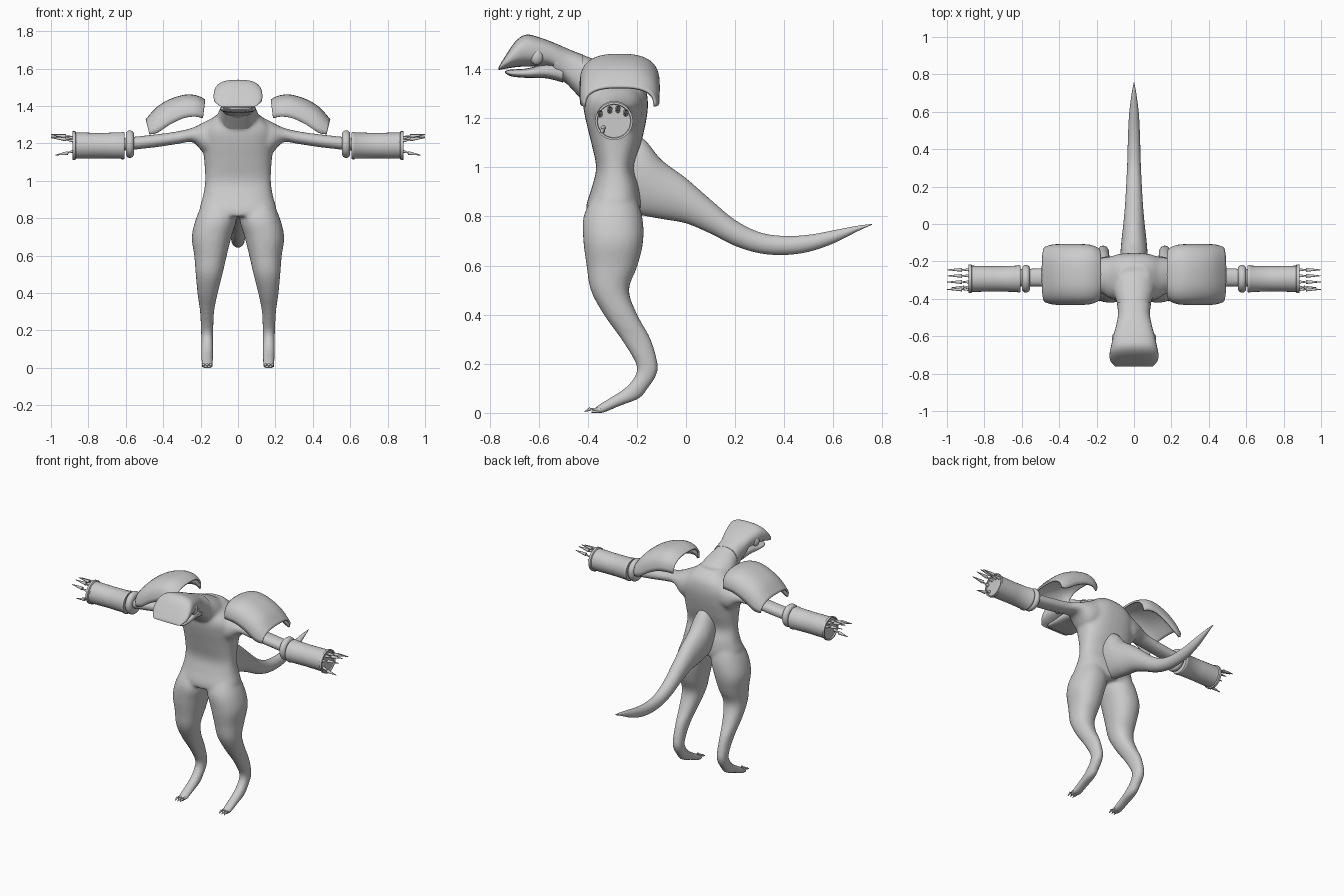
import bpy, bmesh, math
from mathutils import Vector

if "Cube" in bpy.data.objects:
    bpy.data.objects.remove(bpy.data.objects["Cube"])


def catmull(rows, sub):
    """Smoothly interpolate a list of equal-length tuples."""
    out = []
    for i in range(len(rows) - 1):
        p0, p1 = rows[max(i - 1, 0)], rows[i]
        p2, p3 = rows[i + 1], rows[min(i + 2, len(rows) - 1)]
        for k in range(sub):
            t = k / sub
            out.append(tuple(
                0.5 * (2 * b + (c - a) * t + (2 * a - 5 * b + 4 * c - d) * t * t
                       + (3 * b - a - 3 * c + d) * t ** 3)
                for a, b, c, d in zip(p0, p1, p2, p3)))
    return out + [rows[-1]]


def spow(v, e):
    return math.copysign(abs(v) ** e, v)


def loft(bm, axis, rows, n=32, power=2.2, sub=5, flip=1):
    """Rows are (position, lo, hi, lo, hi): extents on the two other axes."""
    rings = []
    for p, a0, a1, b0, b1 in catmull(rows, sub):
        ring = []
        for i in range(n):
            t = 2 * math.pi * i / n
            a = (a0 + a1) / 2 + (a1 - a0) / 2 * spow(math.cos(t), 2 / power)
            b = (b0 + b1) / 2 + (b1 - b0) / 2 * spow(math.sin(t), 2 / power)
            co = {'x': (p, a, b), 'y': (a, p, b), 'z': (a, b, p)}[axis]
            ring.append(bm.verts.new((co[0] * flip, co[1], co[2])))
        rings.append(ring)
    for r0, r1 in zip(rings, rings[1:]):
        for i in range(n):
            j = (i + 1) % n
            bm.faces.new((r0[i], r0[j], r1[j], r1[i]))
    bm.faces.new(rings[0])
    bm.faces.new(rings[-1])


def cone(bm, start, end, r):
    """Tapered claw between two points."""
    s, e = Vector(start), Vector(end)
    d = e - s
    m = d.to_track_quat('Z', 'Y').to_matrix().to_4x4()
    m.translation = (s + e) / 2
    bmesh.ops.create_cone(bm, cap_ends=True, segments=10, radius1=r,
                          radius2=r * 0.15, depth=d.length, matrix=m)


def finish(name, bm, mirror=False, angle=40):
    bmesh.ops.recalc_face_normals(bm, faces=bm.faces)
    me = bpy.data.meshes.new(name)
    bm.to_mesh(me)
    bm.free()
    ob = bpy.data.objects.new(name, me)
    bpy.context.collection.objects.link(ob)
    bpy.ops.object.select_all(action='DESELECT')
    ob.select_set(True)
    bpy.context.view_layer.objects.active = ob
    bpy.ops.object.shade_smooth_by_angle(angle=math.radians(angle))
    if mirror:
        ob.modifiers.new("mirror", 'MIRROR')
    return ob


# body: torso, neck, legs and arms fused into one skin
head_rows = [(-.763, -.1, .1, 1.396, 1.408), (-.73, -.127, .127, 1.402, 1.462),
             (-.69, -.13, .13, 1.408, 1.517), (-.65, -.122, .122, 1.41, 1.54),
             (-.6, -.111, .111, 1.41, 1.53), (-.54, -.095, .095, 1.40, 1.508)]
neck_rows = [(-.54, -.095, .095, 1.37, 1.508), (-.48, -.085, .085, 1.335, 1.482),
             (-.42, -.092, .092, 1.27, 1.458), (-.35, -.115, .115, 1.20, 1.43),
             (-.27, -.12, .12, 1.15, 1.39), (-.2, -.12, .12, 1.15, 1.32)]
bm = bmesh.new()
loft(bm, 'z', [(.81, -.19, .19, -.405, -.19), (.85, -.205, .205, -.405, -.183),
               (.92, -.187, .187, -.383, -.19), (1.0, -.176, .176, -.366, -.21),
               (1.1, -.18, .18, -.386, -.182), (1.2, -.19, .19, -.41, -.16),
               (1.27, -.19, .19, -.42, -.155), (1.33, -.14, .14, -.41, -.17),
               (1.38, -.08, .08, -.38, -.22)], power=2.5)
loft(bm, 'y', neck_rows)
for s in (1, -1):
    loft(bm, 'z', [(.9, .03, .18, -.37, -.21), (.8, .008, .224, -.417, -.178),
                   (.7, .035, .247, -.418, -.174), (.6, .06, .234, -.405, -.197),
                   (.5, .083, .226, -.388, -.232), (.4, .108, .217, -.335, -.198),
                   (.3, .128, .203, -.264, -.143), (.2, .132, .198, -.204, -.115),
                   (.15, .133, .197, -.208, -.122), (.1, .133, .197, -.25, -.155),
                   (.06, .133, .197, -.312, -.188), (.03, .133, .197, -.36, -.265),
                   (.0, .135, .195, -.395, -.335)], flip=s)
    loft(bm, 'x', [(.08, -.39, -.17, 1.15, 1.365), (.17, -.375, -.18, 1.14, 1.32),
                   (.24, -.345, -.205, 1.205, 1.285), (.32, -.335, -.23, 1.197, 1.265),
                   (.45, -.335, -.235, 1.178, 1.247), (.66, -.335, -.24, 1.155, 1.225)],
         flip=s)
body = finish("body", bm)
rm = body.modifiers.new("fuse", 'REMESH')
rm.mode = 'VOXEL'
rm.voxel_size = 0.009
rm.use_smooth_shade = True
sm = body.modifiers.new("soften", 'SMOOTH')
sm.factor = 0.5
sm.iterations = 10

# head with flat snout
bm = bmesh.new()
loft(bm, 'y', head_rows + neck_rows[1:3], power=2.6)
finish("head", bm, angle=60)

# lower jaw
bm = bmesh.new()
loft(bm, 'y', [(-.737, -.07, .07, 1.384, 1.392), (-.71, -.093, .093, 1.37, 1.398),
               (-.65, -.095, .095, 1.364, 1.402), (-.57, -.09, .09, 1.362, 1.42),
               (-.5, -.08, .08, 1.345, 1.42)], power=2.8)
finish("lower_jaw", bm, angle=60)

# eyes
bm = bmesh.new()
bmesh.ops.create_uvsphere(bm, u_segments=20, v_segments=12, radius=.027)
bmesh.ops.scale(bm, vec=(.8, 1, 1.2), verts=bm.verts)
bmesh.ops.translate(bm, vec=(.097, -.608, 1.449), verts=bm.verts)
finish("eyes", bm, mirror=True)

# tail
bm = bmesh.new()
loft(bm, 'y', [(-.27, -.07, .07, .83, 1.12), (-.18, -.073, .073, .805, 1.12),
               (-.1, -.068, .068, .79, 1.03), (0, -.057, .057, .772, .955),
               (.1, -.048, .048, .73, .868), (.2, -.042, .042, .68, .785),
               (.3, -.037, .037, .65, .735), (.4, -.034, .034, .643, .72),
               (.5, -.031, .031, .656, .725), (.6, -.025, .025, .69, .743),
               (.7, -.012, .012, .74, .762), (.757, -.001, .001, .766, .769)], power=2)
finish("tail", bm)

# shoulder guards: arched shells; rows are top x,z / edge x,z / half depth
guard = catmull([(.178, 1.43, .19, 1.335, .135), (.22, 1.45, .23, 1.343, .152),
                 (.28, 1.455, .29, 1.335, .157), (.36, 1.432, .36, 1.303, .157),
                 (.43, 1.39, .43, 1.258, .155), (.489, 1.325, .472, 1.248, .143)], 4)
bm = bmesh.new()
grid = []
for tx, tz, ex, ez, h in guard:
    line = []
    for i in range(25):
        a = math.pi * (i / 24 - .5)
        w = abs(math.cos(a)) ** .75 if 0 < i < 24 else 0
        line.append(bm.verts.new((ex + (tx - ex) * w,
                                  -.27 + h * spow(math.sin(a), .75),
                                  ez + (tz - ez) * w)))
    grid.append(line)
for r0, r1 in zip(grid, grid[1:]):
    for i in range(24):
        bm.faces.new((r0[i], r1[i], r1[i + 1], r0[i + 1]))
ob = finish("shoulder_guards", bm, mirror=True, angle=50)
so = ob.modifiers.new("thickness", 'SOLIDIFY')
so.thickness = .012
so.offset = 0

# bracers with a flared cuff and a recessed end
AY, AZ = -.293, 1.188
bm = bmesh.new()
loft(bm, 'x', [(x, AY - r, AY + r, AZ - r, AZ + r) for x, r in
               ((.606, .06), (.607, .07), (.612, .073), (.622, .073), (.626, .07),
                (.74, .068), (.866, .07), (.87, .077), (.884, .077), (.884, .069),
                (.876, .067))], power=2, sub=1)
finish("bracers", bm, mirror=True)

# arm rings
bm = bmesh.new()
loft(bm, 'x', [(.578 - .022 * math.cos(a), AY - r, AY + r, AZ + .008 - r, AZ + .008 + r)
               for a, r in ((k * math.pi / 10, .052 + .022 * math.sin(k * math.pi / 10))
                            for k in range(11))], power=2, sub=1)
finish("arm_rings", bm, mirror=True)

# clawed fingers and thumb
bm = bmesh.new()
for y, z in ((-.35, 1.222), (-.31, 1.238), (-.277, 1.24), (-.245, 1.226)):
    cone(bm, (.86, y, z - .012), (.93, y, z), .012)
    cone(bm, (.92, y, z), (1.0, y, z + .008), .011)
cone(bm, (.86, -.335, 1.165), (.92, -.34, 1.147), .012)
cone(bm, (.91, -.34, 1.148), (.975, -.34, 1.138), .011)
finish("fingers", bm, mirror=True)

# toe claws
bm = bmesh.new()
for x in (.146, .165, .184):
    cone(bm, (x, -.35, .012), (x, -.393, .018), .01)
    cone(bm, (x, -.388, .017), (x, -.413, .005), .008)
finish("toe_claws", bm, mirror=True)
